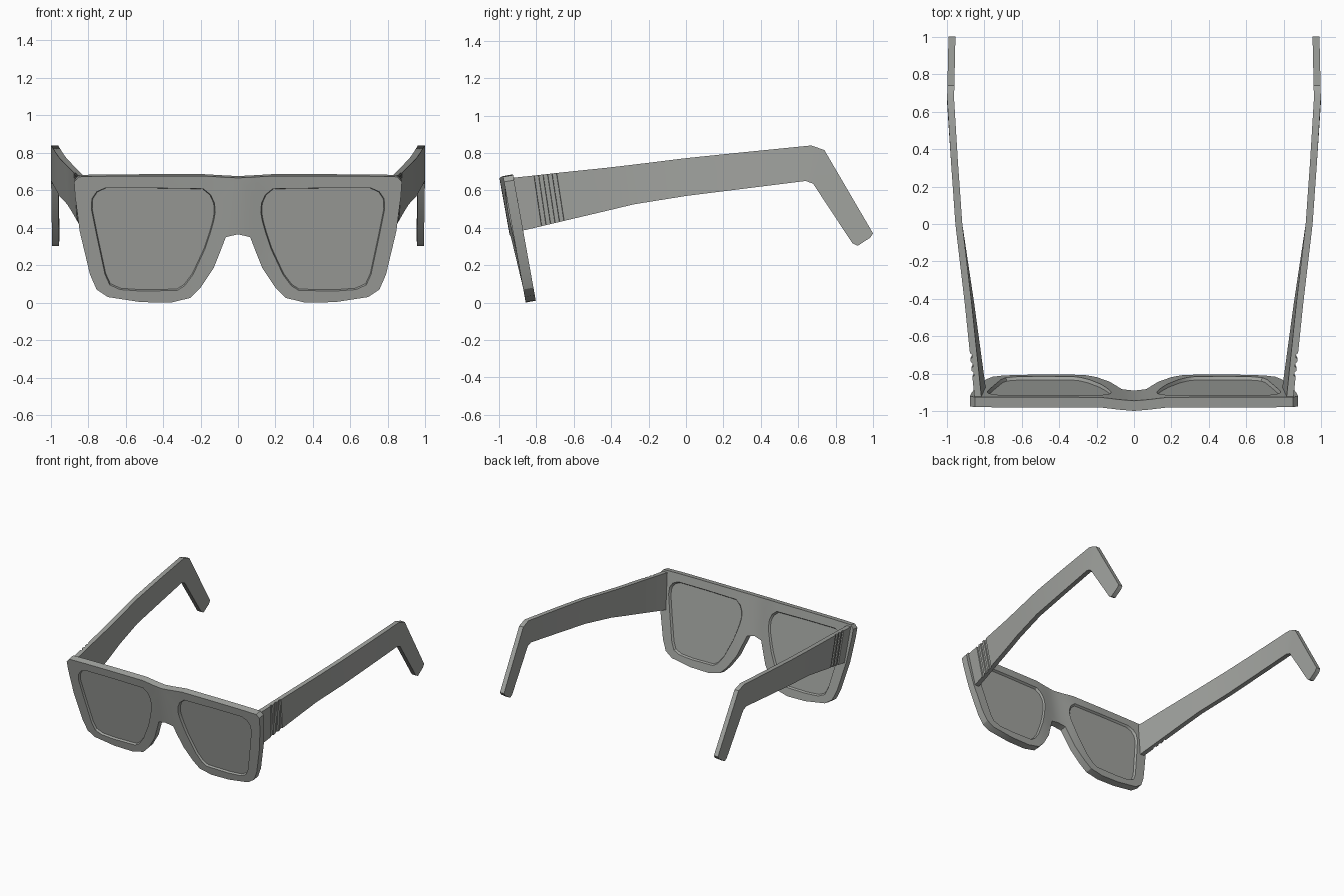
import bpy, bmesh, math

if "Cube" in bpy.data.objects:
    bpy.data.objects.remove(bpy.data.objects["Cube"])

grey = bpy.data.materials.new("matte_grey")
grey.diffuse_color = (0.36, 0.37, 0.35, 1)
grey.use_nodes = True
grey.node_tree.nodes["Principled BSDF"].inputs["Base Color"].default_value = grey.diffuse_color

# half outlines (x, z) of the front frame and of the lens opening, point for point
OUTER = [(0, .666), (.08, .67), (.18, .676), (.45, .676), (.70, .675), (.85, .672), (.875, .645),
         (.87, .57), (.845, .38), (.79, .15), (.755, .07), (.695, .03), (.52, .003), (.36, 0),
         (.256, .025), (.20, .08), (.13, .185), (.09, .285), (.065, .35), (0, .365)]
LENS = [(.125, .53), (.145, .575), (.185, .608), (.45, .612), (.71, .612), (.755, .592), (.78, .555),
        (.783, .50), (.755, .36), (.71, .15), (.685, .095), (.63, .07), (.52, .062), (.325, .065),
        (.285, .09), (.24, .15), (.177, .285), (.15, .365), (.13, .435), (.122, .48)]


def blend(a, b, t):
    return [(p[0] + (q[0] - p[0]) * t, p[1] + (q[1] - p[1]) * t) for p, q in zip(a, b)]


def shrink(loop, s):
    return [(.46 + (x - .46) * s, .34 + (z - .34) * s) for x, z in loop]


def place(x, z, depth, bend=True):
    """Put a panel point on the leaning front, bowed forward at the bridge."""
    t = max(0, 1 - abs(x) / .2) if bend else 0
    y = -.857 - .18 * z + depth * .984 - .021 * t * t * (3 - 2 * t)
    return (x, y, z + depth * .18)


def ring(bm, loop, depth, bend=True):
    return [bm.verts.new(place(x, z, depth, bend)) for x, z in loop]


def band(bm, a, b, closed=True):
    n = len(a)
    for i in range(n if closed else n - 1):
        j = (i + 1) % n
        bm.faces.new((a[i], a[j], b[j], b[i]))


def finish(bm, name):
    """Store a half mesh and mirror it across x."""
    bmesh.ops.recalc_face_normals(bm, faces=bm.faces[:])
    me = bpy.data.meshes.new(name)
    bm.to_mesh(me)
    bm.free()
    me.materials.append(grey)
    ob = bpy.data.objects.new(name, me)
    bpy.context.collection.objects.link(ob)
    bpy.ops.object.select_all(action='DESELECT')
    ob.select_set(True)
    bpy.context.view_layer.objects.active = ob
    bpy.ops.object.shade_smooth_by_angle(angle=math.radians(30))
    mod = ob.modifiers.new("mirror", 'MIRROR')
    mod.use_clip = True
    return ob


THICK, FRONT_IN, BACK_IN = .055, .018, .038
front_lens, back_lens = shrink(LENS, .985), shrink(LENS, .97)

# front frame: rings running from the front rim round through the lens opening to the back
bm = bmesh.new()
rings = [ring(bm, OUTER, 0)]
rings += [ring(bm, blend(OUTER, LENS, t), 0) for t in (.33, .67, 1)]
rings.append(ring(bm, front_lens, FRONT_IN, False))
rings.append(ring(bm, back_lens, BACK_IN, False))
rings += [ring(bm, blend(OUTER, LENS, t), THICK) for t in (1, .67, .33, 0)]
for a, b in zip(rings, rings[1:]):
    band(bm, a, b)
band(bm, rings[-1], rings[0], closed=False)
finish(bm, "front_frame")

# lenses: thin slabs set back inside the openings
bm = bmesh.new()
a, b = ring(bm, front_lens, FRONT_IN, False), ring(bm, back_lens, BACK_IN, False)
bm.faces.new(a)
bm.faces.new(b)
band(bm, a, b)
finish(bm, "lenses")


# temple arms: cross-sections (top y, top z, bottom y, bottom z, groove depth)
def arm_x(y):
    pts = [(-.95, .849), (-.43, .903), (.03, .957), (.65, .998), (1.01, .99)]
    for (y0, x0), (y1, x1) in zip(pts, pts[1:]):
        if y <= y1:
            return x0 + (x1 - x0) * (y - y0) / (y1 - y0)
    return pts[-1][1]


def near_section(y, dep):
    yb = y + .04
    return (y, .667 + .113 * (y + .92), yb, .385 + .237 * (yb + .87), dep)


sections = [(-.925, .667, -.872, .385, 0)]
for g in (-.80, -.752, -.704):
    sections += [near_section(g - .013, 0), near_section(g - .011, .009),
                 near_section(g + .011, .009), near_section(g + .013, 0)]
sections += [(-.43, .72, -.43, .489, 0), (-.3, .735, -.28, .525, 0), (0, .772, 0, .57, 0),
             (.33, .806, .32, .61, 0), (.67, .84, .64, .65, 0), (.74, .815, .68, .635, 0),
             (1.0, .37, .89, .317, 0), (.985, .347, .917, .303, 0)]

bm = bmesh.new()
loops = []
for ty, tz, by, bz, dep in sections:
    corners = []
    for y, z, low in ((ty, tz, 0), (by, bz, 1)):
        lean = low * .028 * min(1, max(0, -y / .87))
        x = arm_x(y) - lean
        corners.append(((x - dep, y, z), (x - .037, y, z)))
    (to, ti), (bo, bi) = corners
    loops.append([bm.verts.new(c) for c in (to, ti, bi, bo)])
for a, b in zip(loops, loops[1:]):
    band(bm, a, b)
bm.faces.new(loops[0])
bm.faces.new(loops[-1])
finish(bm, "temple_arms")
